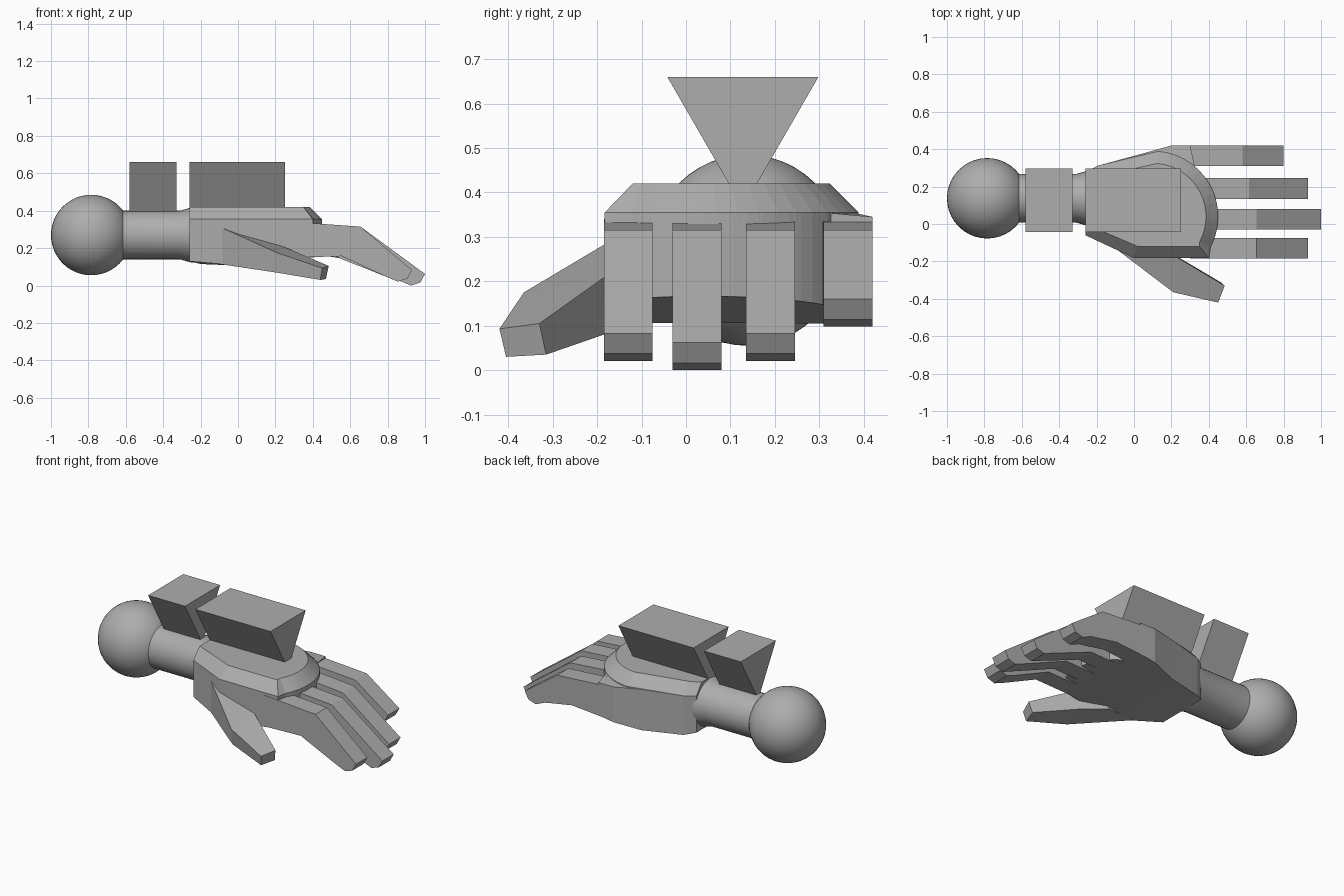
import bpy, bmesh
from math import cos, sin, radians, pi
from mathutils import Matrix

cube = bpy.data.objects.get("Cube")
if cube:
    bpy.data.objects.remove(cube, do_unlink=True)

GREY = (0.42, 0.42, 0.42, 1)
grey = bpy.data.materials.new("plain grey")
grey.use_nodes = True
grey.diffuse_color = GREY
grey.node_tree.nodes["Principled BSDF"].inputs["Base Color"].default_value = GREY


def finish(name, bm, smooth=False):
    bmesh.ops.recalc_face_normals(bm, faces=bm.faces)
    mesh = bpy.data.meshes.new(name)
    bm.to_mesh(mesh)
    bm.free()
    mesh.materials.append(grey)
    obj = bpy.data.objects.new(name, mesh)
    bpy.context.collection.objects.link(obj)
    if smooth:
        bpy.ops.object.select_all(action='DESELECT')
        obj.select_set(True)
        bpy.context.view_layer.objects.active = obj
        bpy.ops.object.shade_smooth_by_angle(angle=radians(30))
    return obj


def loft(name, rings, smooth=False):
    """Skin matching rings of points and cap both ends."""
    bm = bmesh.new()
    loops = [[bm.verts.new(p) for p in ring] for ring in rings]
    n = len(loops[0])
    for a, b in zip(loops, loops[1:]):
        for i in range(n):
            j = (i + 1) % n
            bm.faces.new((a[i], a[j], b[j], b[i]))
    bm.faces.new(loops[0])
    bm.faces.new(loops[-1])
    bmesh.ops.remove_doubles(bm, verts=bm.verts, dist=0.0005)
    return finish(name, bm, smooth)


def arc(radius, start, end, steps=14):
    angles = [radians(start + (end - start) * i / steps) for i in range(steps + 1)]
    return [(0.1 + radius * cos(a), 0.04 + radius * sin(a)) for a in angles]


def circle(x, radius, n=40):
    return [(x, 0.1375 + radius * cos(2 * pi * i / n),
             0.27 + radius * sin(2 * pi * i / n)) for i in range(n)]


# Ball joint and wrist
bm = bmesh.new()
bmesh.ops.create_uvsphere(bm, u_segments=40, v_segments=24, radius=0.215,
                          matrix=Matrix.Translation((-0.785, 0.1375, 0.27)))
finish("ball_joint", bm, True)
loft("wrist", [circle(-0.7, 0.13), circle(-0.31, 0.13),
               circle(-0.25, 0.147), circle(-0.15, 0.147)], True)

# Palm with a sloping underside
def underside(x):
    return 0.13 - 0.25 * (x + 0.26) if x < -0.2 else \
        0.115 - 0.04 * (x + 0.2) if x < 0.04 else 0.105 + 0.15 * (x - 0.04)


edge = [(-0.26, -0.06), (0, -0.182), (0.2, -0.183), (0.4, -0.183)]
back = [(-0.2, 0.31), (-0.26, 0.27)]
palm = edge + arc(0.35, -28, 50) + [(0.3, 0.31), (0.3, 0.42), (0.2, 0.42), (0.04, 0.375)] + back
bm = bmesh.new()
low = [bm.verts.new((x, y, underside(x))) for x, y in palm]
high = [bm.verts.new((x, y, 0.355 - (0.01 if y > 0.4 else 0))) for x, y in palm]
for i in range(len(palm)):
    j = (i + 1) % len(palm)
    bm.faces.new((low[i], low[j], high[j], high[i]))
caps = [bm.faces.new(low), bm.faces.new(high)]
bmesh.ops.triangulate(bm, faces=caps)
finish("palm", bm)

# Bevelled plate on the back of the hand
base = edge + arc(0.35, -28, 85) + back
top = [(-0.26, 0), (0.02, -0.12), (0.2, -0.12), (0.35, -0.12)] \
    + arc(0.285, -28, 85) + [(-0.2, 0.25), (-0.26, 0.22)]
loft("hand_plate", [[(x, y, 0.335) for x, y in base],
                    [(x, y, 0.355) for x, y in base],
                    [(x, y, 0.42) for x, y in top]])

# Fingers: near side, knuckle x, tip x, tip height
fingers = {"index": (-0.185, 0.655, 0.93, 0.083), "middle": (-0.03, 0.655, 1.0, 0.062),
           "ring": (0.135, 0.615, 0.93, 0.083), "little": (0.31, 0.58, 0.8, 0.16)}
for name, (y, knee, tip, z) in fingers.items():
    start = 0.2 if name == "little" else 0.3
    profile = [(start, 0.34), (knee, 0.315), (tip, z), (tip - 0.025, z - 0.046),
               (tip - 0.075, z - 0.062), (tip - 0.14, z - 0.035),
               (knee - 0.1, 0.157), (start, underside(start) + 0.005)]
    loft(name + "_finger", [[(px, py, pz) for px, pz in profile] for py in (y, y + 0.11)])

# Thumb: outer top, inner top, inner bottom, outer bottom at each section
loft("thumb", [
    [(-0.1, -0.13, 0.315), (0.1, -0.1, 0.26), (0.1, -0.1, 0.1), (-0.1, -0.13, 0.115)],
    [(0.21, -0.365, 0.175), (0.25, -0.19, 0.205), (0.25, -0.185, 0.08), (0.2, -0.34, 0.07)],
    [(0.45, -0.42, 0.093), (0.485, -0.33, 0.105), (0.47, -0.315, 0.035), (0.44, -0.405, 0.03)]])

# Triangular blocks on top
for name, x0, x1 in (("wrist_block", -0.58, -0.33), ("hand_block", -0.26, 0.25)):
    loft(name, [[(x, -0.042, 0.66), (x, 0.298, 0.66), (x, 0.128, 0.365)] for x in (x0, x1)])
